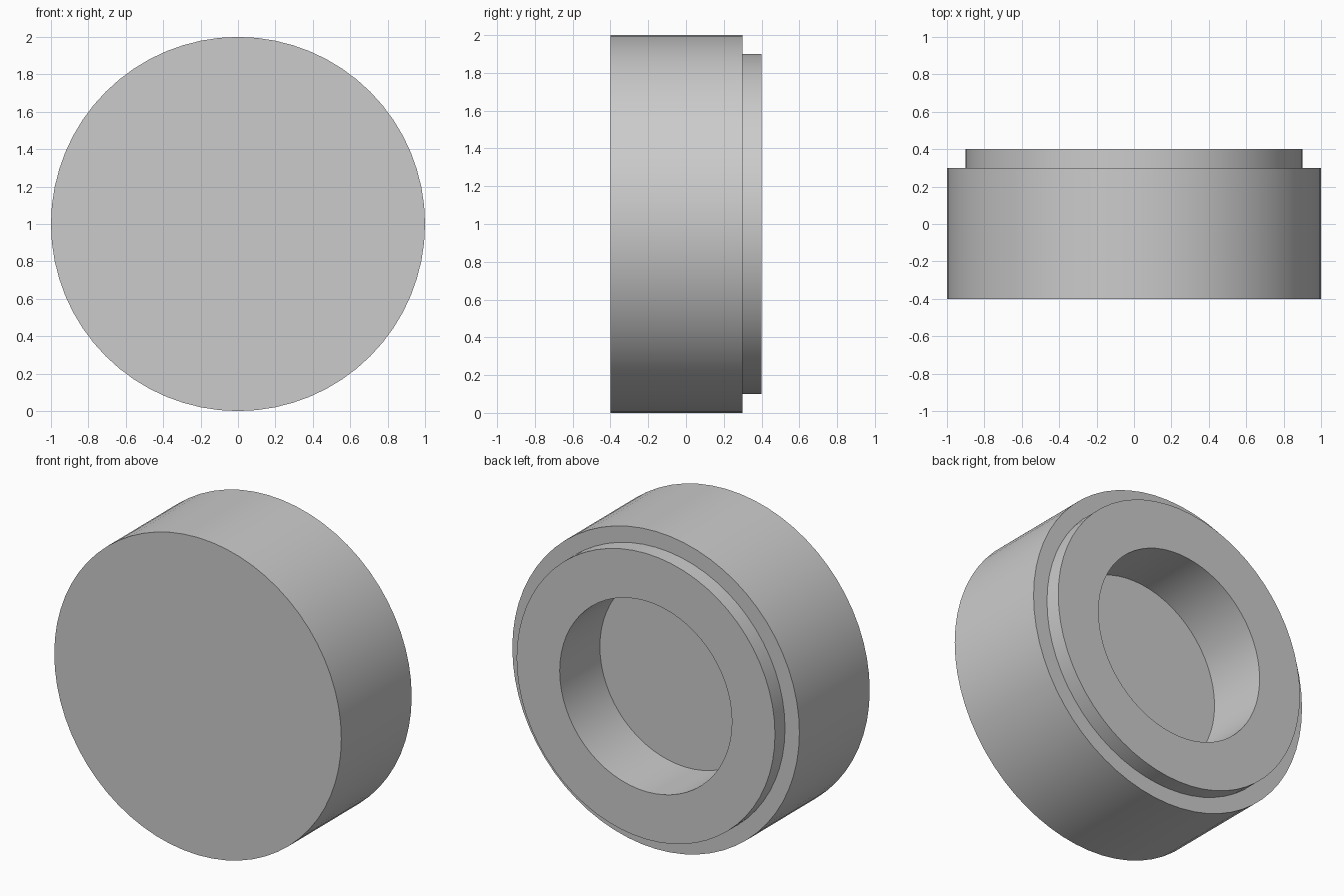
import bpy
import bmesh
import math
from mathutils import Matrix, Vector

cube = bpy.data.objects.get("Cube")
if cube:
    bpy.data.objects.remove(cube, do_unlink=True)

SEGMENTS = 64

# Plain grey material
grey = bpy.data.materials.new("grey")
grey.use_nodes = True
colour = (0.6, 0.6, 0.6, 1)
grey.diffuse_color = colour
grey.node_tree.nodes["Principled BSDF"].inputs["Base Color"].default_value = colour

# Stepped cap half-section as (radius, y): front disc, body, shoulder, lip, bore, bore floor
profile = [(0, -0.4), (1, -0.4), (1, 0.3), (0.9, 0.3),
           (0.9, 0.4), (0.6, 0.4), (0.6, 0), (0, 0)]

bm = bmesh.new()
verts = [bm.verts.new((r, y, 0)) for r, y in profile]
edges = [bm.edges.new(pair) for pair in zip(verts, verts[1:])]
bmesh.ops.spin(bm, geom=verts + edges, cent=(0, 0, 0), axis=(0, 1, 0),
               angle=math.tau, steps=SEGMENTS, use_merge=False)
bmesh.ops.remove_doubles(bm, verts=bm.verts, dist=0.0001)

# Merge the triangle fans on the front disc and bore floor into flat faces
hubs = [v for v in bm.verts if Vector((v.co.x, v.co.z)).length < 0.001]
bmesh.ops.dissolve_verts(bm, verts=hubs)
bmesh.ops.recalc_face_normals(bm, faces=bm.faces)
bmesh.ops.transform(bm, matrix=Matrix.Translation((0, 0, 1)), verts=bm.verts)

mesh = bpy.data.meshes.new("stepped_cap")
bm.to_mesh(mesh)
bm.free()
mesh.materials.append(grey)
cap = bpy.data.objects.new("stepped_cap", mesh)
bpy.context.collection.objects.link(cap)

# Smooth walls with crisp rims
bpy.ops.object.select_all(action="DESELECT")
cap.select_set(True)
bpy.context.view_layer.objects.active = cap
bpy.ops.object.shade_smooth_by_angle(angle=math.radians(30))
